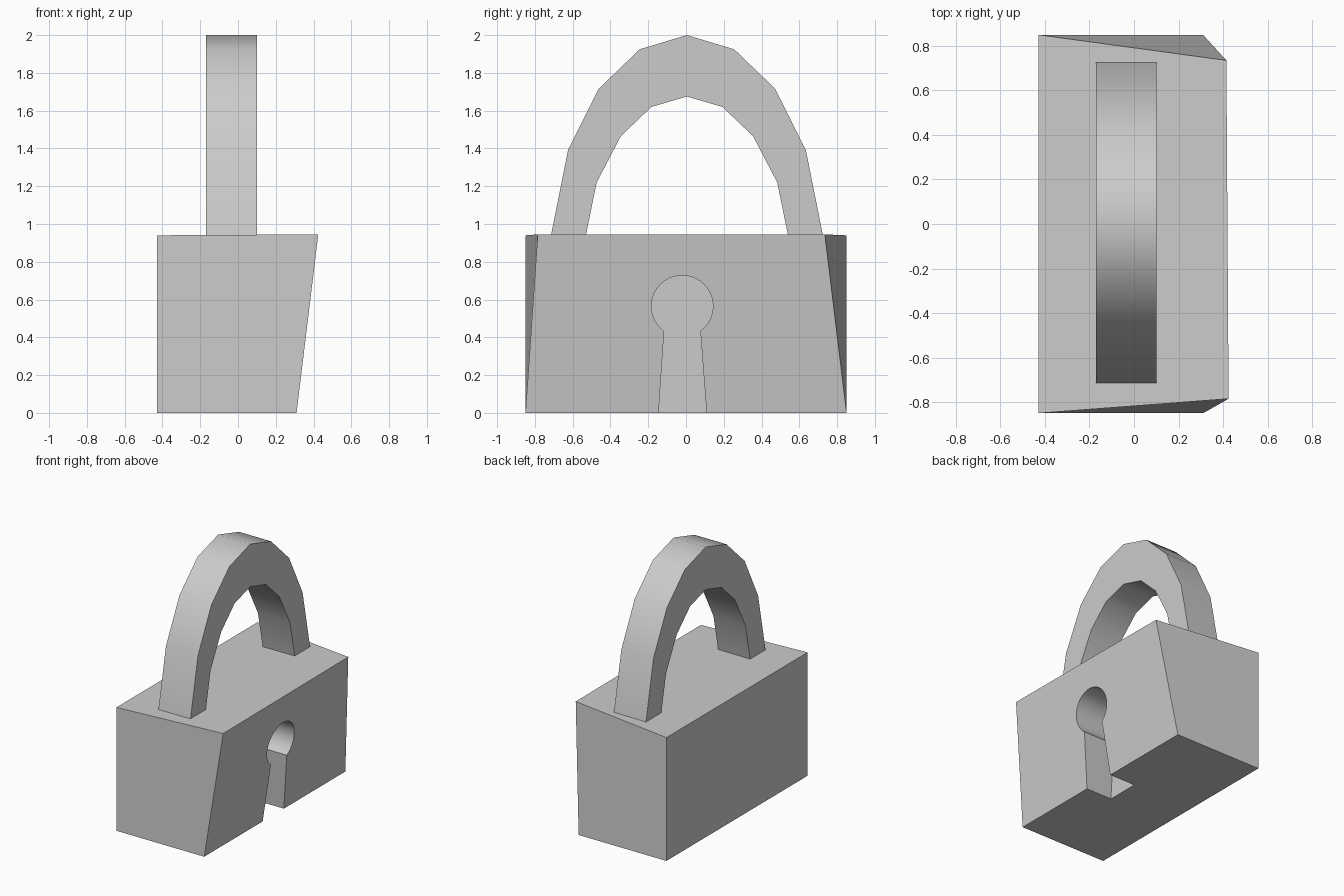
import bpy, bmesh, math

if "Cube" in bpy.data.objects:
    bpy.data.objects.remove(bpy.data.objects["Cube"])


def make_object(name, verts, faces):
    mesh = bpy.data.meshes.new(name)
    mesh.from_pydata(verts, [], faces)
    bm = bmesh.new()
    bm.from_mesh(mesh)
    bmesh.ops.recalc_face_normals(bm, faces=bm.faces)
    bm.to_mesh(mesh)
    bm.free()
    obj = bpy.data.objects.new(name, mesh)
    bpy.context.collection.objects.link(obj)
    return obj


def smooth(obj, degrees):
    bpy.ops.object.select_all(action='DESELECT')
    obj.select_set(True)
    bpy.context.view_layer.objects.active = obj
    bpy.ops.object.shade_smooth_by_angle(angle=math.radians(degrees))


# Lock body: a box whose front narrows and leans out towards the top
body = make_object("lock_body", [
    (-0.43, -0.85, 0), (0.31, -0.85, 0), (0.31, 0.85, 0), (-0.43, 0.85, 0),
    (-0.43, -0.85, 0.94), (0.425, -0.785, 0.945), (0.415, 0.735, 0.945), (-0.43, 0.85, 0.94),
], [(0, 3, 2, 1), (4, 5, 6, 7), (0, 1, 5, 4), (1, 2, 6, 5), (2, 3, 7, 6), (3, 0, 4, 7)])

# Keyhole cutter: round top with a flared slot running out of the bottom
CY, CZ, R = -0.02, 0.565, 0.163
start, end, steps = math.radians(-54), math.radians(234), 32
profile = []
for i in range(steps + 1):
    a = start + (end - start) * i / steps
    profile.append((CY + R * math.cos(a), CZ + R * math.sin(a)))
profile += [(-0.152, -0.1), (0.117, -0.1)]
n = len(profile)
cutter = make_object(
    "keyhole_cutter",
    [(x, y, z) for x in (0.09, 0.7) for y, z in profile],
    [tuple(range(n)), tuple(range(n, 2 * n))]
    + [(i, (i + 1) % n, n + (i + 1) % n, n + i) for i in range(n)])
cutter.hide_render = True

cut = body.modifiers.new("keyhole", 'BOOLEAN')
cut.operation = 'DIFFERENCE'
cut.solver = 'EXACT'
cut.object = cutter
bpy.context.view_layer.objects.active = body
bpy.ops.object.modifier_apply(modifier=cut.name)
bpy.data.objects.remove(cutter)
smooth(body, 25)

# Shackle: half profiles (outer, inner) mirrored about y = 0.005
MID = 0.005
outer = [(0.72, 0.94), (0.63, 1.39), (0.468, 1.715), (0.25, 1.925)]
inner = [(0.535, 0.94), (0.478, 1.22), (0.35, 1.465), (0.188, 1.62)]


def arch(half, top):
    return ([(MID - y, z) for y, z in half] + [(MID, top)]
            + [(MID + y, z) for y, z in reversed(half)])


arcs = list(zip(arch(outer, 2.0), arch(inner, 1.675)))
verts = []
for (oy, oz), (iy, iz) in arcs:
    verts += [(-0.17, oy, oz), (0.1, oy, oz), (0.1, iy, iz), (-0.17, iy, iz)]
faces = [(0, 1, 2, 3), tuple(len(verts) - 4 + k for k in range(4))]
for s in range(len(arcs) - 1):
    for k in range(4):
        j = (k + 1) % 4
        faces.append((4 * s + k, 4 * s + j, 4 * s + 4 + j, 4 * s + 4 + k))
shackle = make_object("shackle", verts, faces)
smooth(shackle, 40)
